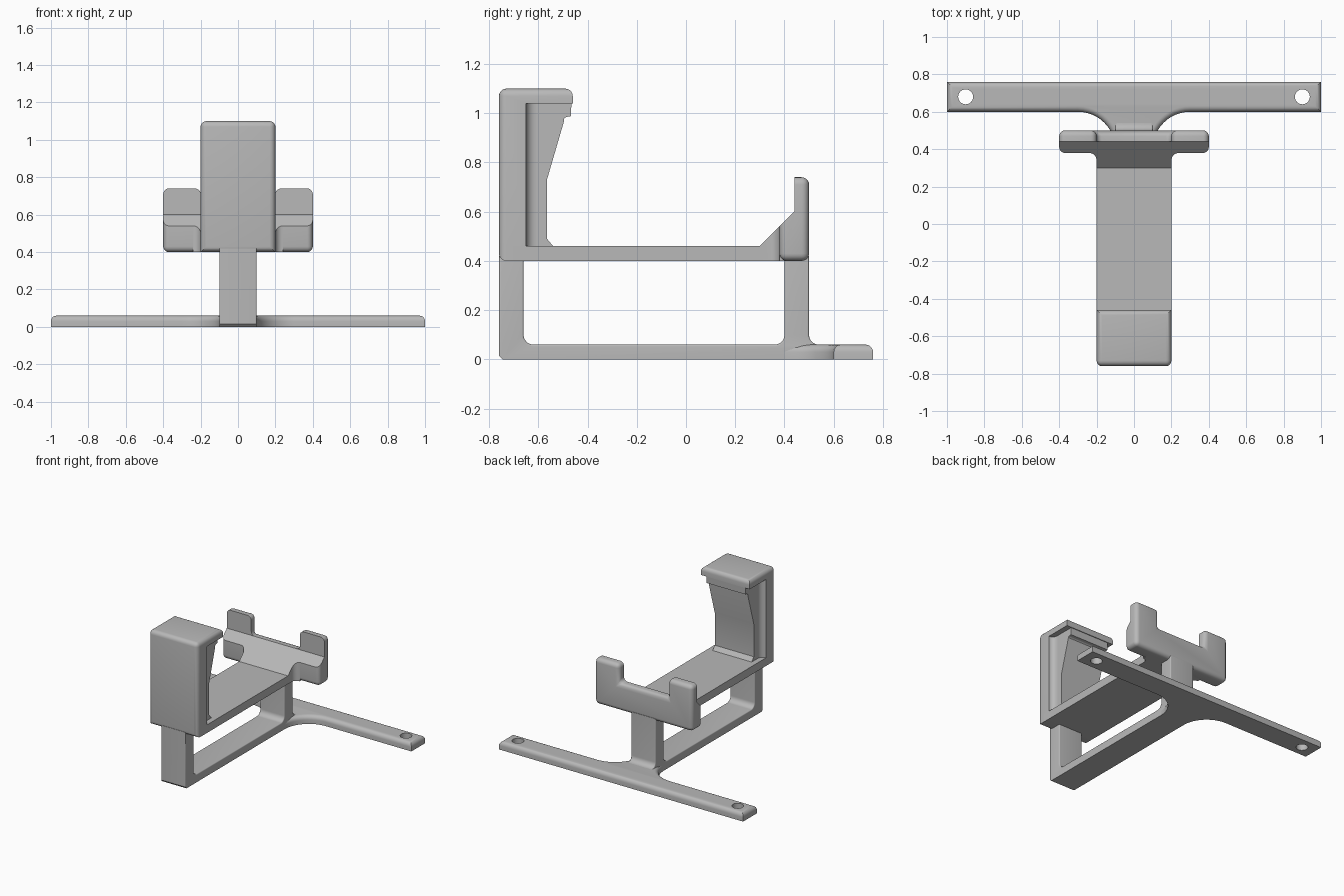
import bpy, bmesh
from math import sin, cos, pi

if "Cube" in bpy.data.objects:
    bpy.data.objects.remove(bpy.data.objects["Cube"])

GREY = (0.48, 0.48, 0.48, 1)
mat = bpy.data.materials.new("plain grey")
mat.use_nodes = True
mat.diffuse_color = GREY
bsdf = next(n for n in mat.node_tree.nodes if n.type == 'BSDF_PRINCIPLED')
bsdf.inputs["Base Color"].default_value = GREY
bsdf.inputs["Roughness"].default_value = 0.6


def arc(cx, cy, r, a0, a1, n=8):
    """Points on an arc, angles in degrees."""
    angles = [(a0 + (a1 - a0) * i / n) * pi / 180 for i in range(n + 1)]
    return [(cx + r * cos(a), cy + r * sin(a)) for a in angles]


def mirrored(half):
    """Close a half outline across the first axis."""
    return half + [(-a, b) for a, b in reversed(half)]


def prism(name, outline, axis, lo, hi, bevel=0, rule=None, segments=5):
    """Extrude an outline along an axis and round the edges picked by rule."""
    place = {'x': lambda a, b, t: (t, a, b),
             'y': lambda a, b, t: (a, t, b),
             'z': lambda a, b, t: (a, b, t)}[axis]
    bm = bmesh.new()
    ends = [[bm.verts.new(place(a, b, t)) for a, b in outline] for t in (lo, hi)]
    for ring in ends:
        bm.faces.new(ring)
    n = len(outline)
    for i in range(n):
        j = (i + 1) % n
        bm.faces.new((ends[0][i], ends[0][j], ends[1][j], ends[1][i]))
    bmesh.ops.recalc_face_normals(bm, faces=bm.faces)
    if bevel:
        edges = [e for e in bm.edges
                 if rule is None or rule((e.verts[0].co + e.verts[1].co) / 2)]
        bmesh.ops.bevel(bm, geom=edges, offset=bevel, segments=segments,
                        profile=0.5, affect='EDGES', clamp_overlap=True)
        bmesh.ops.recalc_face_normals(bm, faces=bm.faces)
    mesh = bpy.data.meshes.new(name)
    bm.to_mesh(mesh)
    bm.free()
    mesh.materials.append(mat)
    ob = bpy.data.objects.new(name, mesh)
    bpy.context.collection.objects.link(ob)
    return ob


def activate(ob):
    bpy.ops.object.select_all(action='DESELECT')
    ob.select_set(True)
    bpy.context.view_layer.objects.active = ob


def cut(ob, cutter):
    mod = ob.modifiers.new("cut", 'BOOLEAN')
    mod.operation = 'DIFFERENCE'
    mod.solver = 'EXACT'
    mod.object = cutter
    activate(ob)
    bpy.ops.object.modifier_apply(modifier=mod.name)


parts = []

# Lower loop: front post, rail and rear post with filleted corners
frame_side = ([(-.76, .015), (-.76, .42), (-.66, .42)]
              + arc(-.62, .10, .04, 180, 270) + arc(.36, .10, .04, 270, 360)
              + [(.40, .42), (.50, .42)] + arc(.54, .10, .04, 180, 270)
              + [(.54, 0), (-.745, 0)])
parts.append(prism("frame_loop", frame_side, 'x', -.1, .1, .025,
                   lambda m: abs(m.x) > .09 and m.z > .012))

# Mounting bar with flared neck and two screw holes
bar_plan = mirrored([(.10, .36)] + arc(.30, .40, .20, 180, 90, 12)
                    + [(1, .60), (1, .76)])
bar = prism("mounting_bar", bar_plan, 'z', 0, .06, .03,
            lambda m: m.z > .05 and m.y > .37)
for side in (-1, 1):
    hole = prism("hole_cutter", arc(side * .9, .68, .04, 0, 348.75, 31), 'z', -.1, .2)
    cut(bar, hole)
    bpy.data.objects.remove(hole)
parts.append(bar)

# Tray with rear ramp, and the rear cradle with two prongs
tray_plan = mirrored([(.20, -.70), (.20, .34)] + arc(.24, .34, .04, 180, 90)
                     + [(.24, .45)])
tray = prism("tray", tray_plan, 'z', .40, .599)
cradle_back = mirrored([(.40, .40), (.40, .74), (.20, .74), (.20, .60)])
cradle = prism("rear_cradle", cradle_back, 'y', .38, .50, .03)
slope = prism("slope_cutter", [(-1, .46), (.30, .46), (.44, .60), (.44, 1.2), (-1, 1.2)],
              'x', -.6, .6)
for ob in (tray, cradle):
    cut(ob, slope)
    parts.append(ob)
bpy.data.objects.remove(slope)

# Front tower: outer wall with a roof that overhangs the tray
tower_side = [(-.76, .40), (-.76, 1.10), (-.46, 1.10), (-.46, 1.04),
              (-.65, 1.04), (-.65, .40)]
parts.append(prism("tower_shell", tower_side, 'x', -.2, .2, .03,
                   lambda m: m.y < -.75 or m.z > 1.09))

# Narrower inner pad that slopes out to the lip
pad_side = ([(-.70, .44), (-.54, .44), (-.54, .46), (-.565, .49), (-.565, .73),
             (-.495, .97)] + arc(-.48, .968, .018, 150, 90, 4)
            + [(-.468, .988), (-.465, 1.05), (-.70, 1.05)])
parts.append(prism("tower_pad", pad_side, 'x', -.16, .16))

# Concave fillets between pad and wall
for side, label in ((1, "left"), (-1, "right")):
    fillet = ([(side * .15, -.66), (side * .2, -.66)]
              + [(side * a, b) for a, b in arc(.20, -.61, .04, 270, 180)]
              + [(side * .15, -.61)])
    parts.append(prism(label + "_pad_fillet", fillet, 'z', .45, 1.05))

for ob in parts:
    activate(ob)
    bpy.ops.object.shade_smooth_by_angle(angle=pi / 6)
